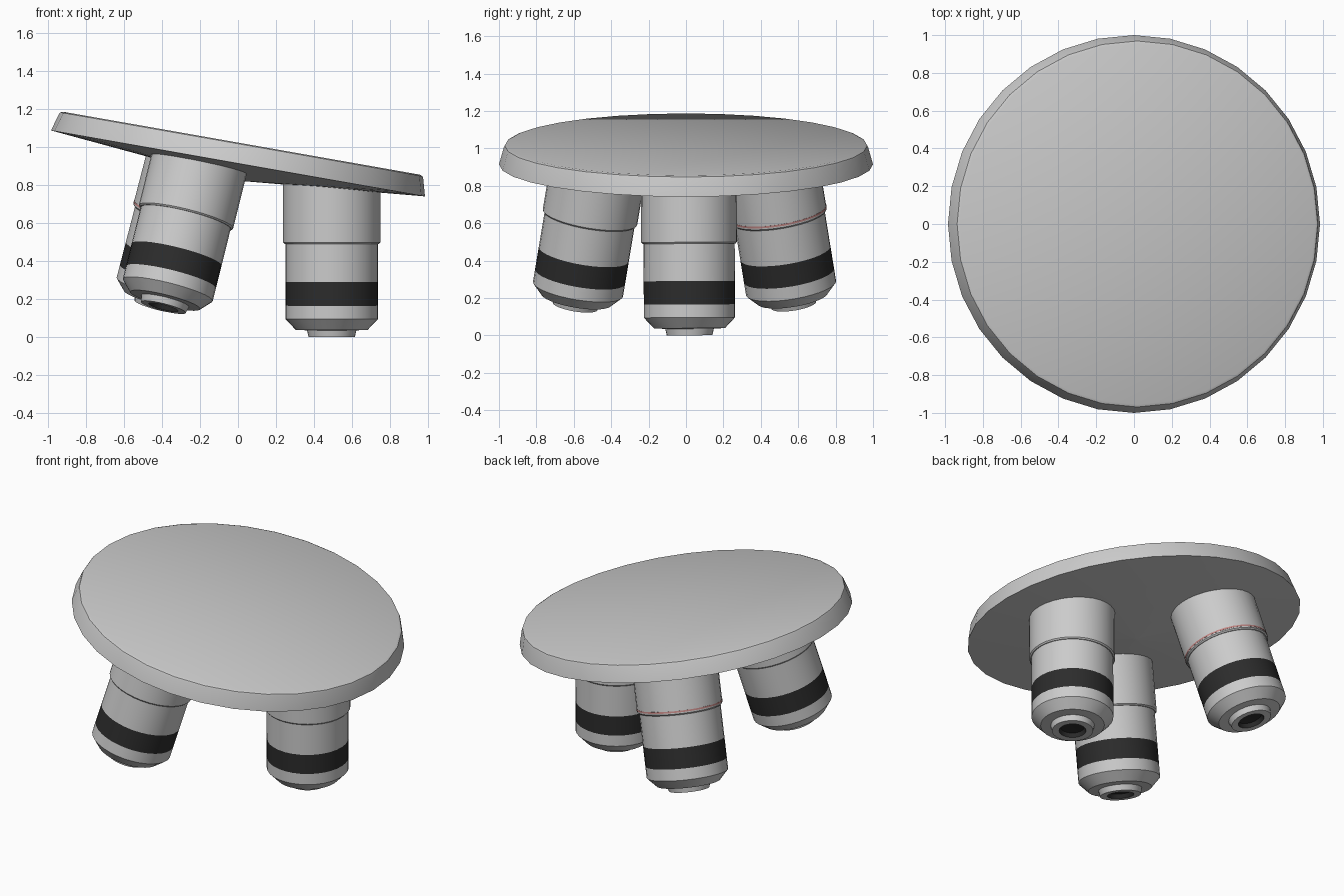
import bpy, bmesh, math
from mathutils import Matrix

if "Cube" in bpy.data.objects:
    bpy.data.objects.remove(bpy.data.objects["Cube"])

def material(name, rgb):
    m = bpy.data.materials.new(name)
    m.diffuse_color = (*rgb, 1)
    m.use_nodes = True
    m.node_tree.nodes["Principled BSDF"].inputs["Base Color"].default_value = m.diffuse_color
    return m

METAL = material("light_metal", (0.60, 0.60, 0.60))
BLACK = material("black_grip", (0.025, 0.025, 0.025))
RED = material("faded_red", (0.55, 0.25, 0.24))

def lathe(name, profile, matrix, mats, sides=32, rule=None, closed=False):
    """Spin (radius, z) points about z; rule maps a profile segment to a material."""
    bm = bmesh.new()
    rings = []
    for r, z in profile:
        if r == 0:
            rings.append([bm.verts.new((0, 0, z))] * sides)
        else:
            rings.append([bm.verts.new((r * math.cos(math.tau * i / sides),
                                        r * math.sin(math.tau * i / sides), z))
                          for i in range(sides)])
    pairs = list(zip(rings, rings[1:]))
    if closed:
        pairs.append((rings[-1], rings[0]))
    for k, (a, b) in enumerate(pairs):
        for i in range(sides):
            j = (i + 1) % sides
            loop = list(dict.fromkeys((a[i], a[j], b[j], b[i])))
            f = bm.faces.new(loop)
            f.material_index = rule(k) if rule else 0
    bmesh.ops.recalc_face_normals(bm, faces=bm.faces)
    mesh = bpy.data.meshes.new(name)
    bm.to_mesh(mesh)
    bm.free()
    for m in mats:
        mesh.materials.append(m)
    ob = bpy.data.objects.new(name, mesh)
    bpy.context.collection.objects.link(ob)
    ob.matrix_world = matrix
    bpy.ops.object.select_all(action='DESELECT')
    ob.select_set(True)
    bpy.context.view_layer.objects.active = ob
    bpy.ops.object.shade_smooth_by_angle(angle=math.radians(30))
    return ob

TILT = math.radians(10)
base = Matrix.Translation((0, 0, 0.915)) @ Matrix.Rotation(TILT, 4, 'Y')

# Tilted turret disc with a shallow conical underside
lathe("turret_disc",
      [(0, -0.09), (0.01, -0.09), (1.0, 0), (0.974, 0.092), (0.969, 0.102), (0.955, 0.108), (0, 0.108)],
      base, [METAL])

# Lens barrel profile, measured from the step below the sleeve
barrel = [(0, 0.35), (0.256, 0.35), (0.256, 0.008), (0.249, 0),
          (0.244, 0), (0.244, -0.2), (0.244, -0.325), (0.244, -0.395),
          (0.19, -0.452), (0.13, -0.455), (0.122, -0.49),
          (0.08, -0.49), (0.07, -0.465), (0, -0.46)]
dark_segments = (5, 11, 12)   # grip band and recessed lens

# Three barrels splayed outwards around the disc axis
for name, angle in (("right", 1.7), ("back", 116.7), ("front", -113.3)):
    place = (base @ Matrix.Rotation(math.radians(angle), 4, 'Z')
             @ Matrix.Translation((0.56, 0, -0.332)) @ Matrix.Rotation(-TILT, 4, 'Y'))
    lathe(name + "_barrel", barrel, place, [METAL, BLACK],
          rule=lambda k: int(k in dark_segments))
    # Thin coloured ring on the rear barrel's sleeve
    if name == "back":
        lathe("sleeve_ring", [(0.25, 0.016), (0.2575, 0.016), (0.2575, 0.026), (0.25, 0.026)],
              place, [RED], closed=True)
